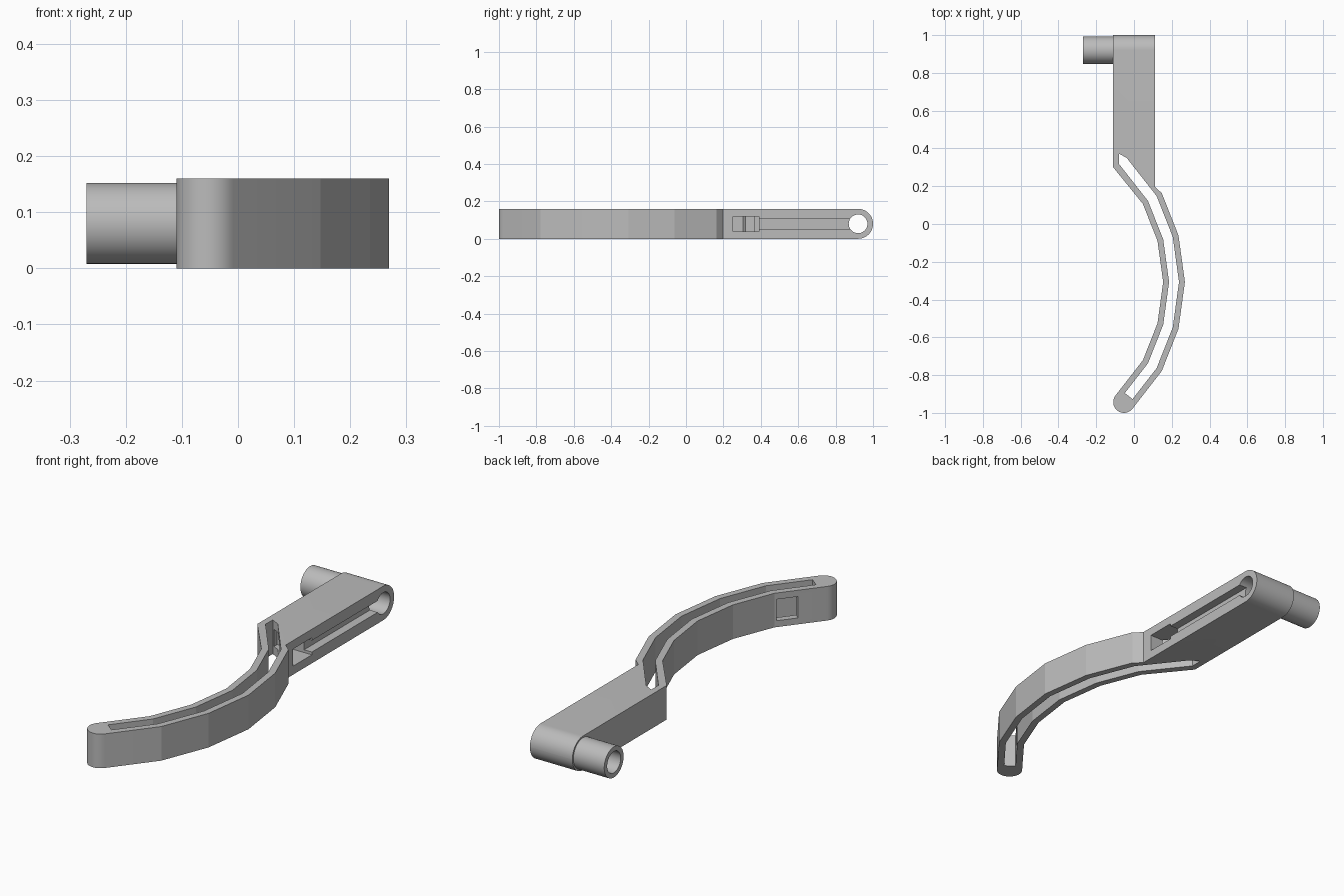
import bpy, bmesh, math
from mathutils import Vector, Matrix

old = bpy.data.objects.get("Cube")
if old:
    bpy.data.objects.remove(old, do_unlink=True)

grey = bpy.data.materials.new("plain grey")
grey.use_nodes = True
colour = (0.5, 0.5, 0.5, 1)
grey.diffuse_color = colour
grey.node_tree.nodes["Principled BSDF"].inputs["Base Color"].default_value = colour

H = 0.16             # body height
HALF, SLOT = 0.057, 0.026   # half widths of the arm and its slot
PIVOT = Vector((0, 0.92, H / 2))


def make(name, bm):
    bmesh.ops.recalc_face_normals(bm, faces=bm.faces)
    mesh = bpy.data.meshes.new(name)
    bm.to_mesh(mesh)
    bm.free()
    mesh.materials.append(grey)
    ob = bpy.data.objects.new(name, mesh)
    bpy.context.collection.objects.link(ob)
    return ob


def prism(points, z0, z1):
    bm = bmesh.new()
    face = bm.faces.new([bm.verts.new((x, y, z0)) for x, y in points])
    top = bmesh.ops.extrude_face_region(bm, geom=[face])["geom"]
    bmesh.ops.translate(bm, vec=(0, 0, z1 - z0),
                        verts=[v for v in top if isinstance(v, bmesh.types.BMVert)])
    return bm


def box(x0, x1, y0, y1, z0, z1):
    return prism([(x0, y0), (x1, y0), (x1, y1), (x0, y1)], z0, z1)


def rod(radius, x0, x1):
    # cylinder lying along x on the pivot axis
    bm = bmesh.new()
    place = Matrix.Translation(PIVOT + Vector(((x0 + x1) / 2, 0, 0))) @ Matrix.Rotation(math.pi / 2, 4, 'Y')
    bmesh.ops.create_cone(bm, cap_ends=True, segments=48, radius1=radius,
                          radius2=radius, depth=x1 - x0, matrix=place)
    return bm


def cut(ob, bm):
    cutter = make("cutter", bm)
    cutter.hide_render = True
    mod = ob.modifiers.new("cut", 'BOOLEAN')
    mod.operation, mod.solver, mod.object = 'DIFFERENCE', 'EXACT', cutter
    bpy.ops.object.select_all(action='DESELECT')
    bpy.context.view_layer.objects.active = ob
    ob.select_set(True)
    bpy.ops.object.modifier_apply(modifier=mod.name)
    bpy.data.objects.remove(cutter, do_unlink=True)


def smooth(ob):
    bpy.ops.object.select_all(action='DESELECT')
    bpy.context.view_layer.objects.active = ob
    ob.select_set(True)
    bpy.ops.object.shade_smooth_by_angle(angle=math.radians(12))


def offset(path, d):
    # mitred parallel of a path, to its left for positive d
    out = []
    for i, p in enumerate(path):
        dirs = [(path[j + 1] - path[j]).normalized() for j in (i - 1, i) if 0 <= j < len(path) - 1]
        normals = [Vector((-v.y, v.x)) for v in dirs]
        n = sum(normals, Vector((0, 0))).normalized()
        out.append(p + n * (d / n.dot(normals[0])))
    return out


# Arm centreline, from the block down to the tip
bend = [(0.097, 0.135), (0.18, -0.075), (0.212, -0.307), (0.18, -0.54), (0.097, -0.75)]
bend = [Vector(p) for p in bend]
tip = Vector((-0.053, -0.943))
path = [Vector((-0.06, 0.335))] + bend + [tip]
convex, concave = offset(path, HALF), offset(path, -HALF)

# Body: block and curved arm in one outline with a round tip
a0 = math.atan2(*(convex[-1] - tip).yx)
tip_arc = [tip + HALF * Vector((math.cos(a0 - math.pi * i / 16), math.sin(a0 - math.pi * i / 16)))
           for i in range(1, 16)]
outline = [Vector((0.11, 1)), Vector((0.11, 0.197))] + convex[1:] + tip_arc
outline += concave[:0:-1] + [Vector((-0.11, 0.3)), Vector((-0.11, 1))]
bm = prism(outline, 0, H)
rim = [e for e in bm.edges if all(v.co.y > 0.99 for v in e.verts)
       and abs(e.verts[0].co.z - e.verts[1].co.z) < 0.001]
bmesh.ops.bevel(bm, geom=rim, offset=H / 2 - 0.0003, segments=14, profile=0.5, affect='EDGES')
body = make("bracket_body", bm)

# Slot running through the arm
slot_path = path[:-1] + [Vector((-0.028, -0.911))]
slot = offset(slot_path, SLOT) + offset(slot_path, -SLOT)[::-1] + [Vector((-0.08, 0.372))]
cut(body, prism(slot, -0.1, H + 0.1))

# Bore, side groove and the passage from the groove into the slot
cut(body, rod(0.05, -0.4, 0.4))
cut(body, box(0.07, 0.2, 0.36, 0.9, 0.053, 0.107))
cut(body, box(-0.07, 0.2, 0.25, 0.39, 0.04, 0.12))

# Window in the inner wall near the tip
run = (concave[-1] - concave[-2]).normalized()
side = Vector((-run.y, run.x)) * 0.04
mid = concave[-2] + run * 0.058
a, b = mid - run * 0.048, mid + run * 0.048
cut(body, prism([a - side, b - side, b + side, a + side], 0.03, 0.13))
smooth(body)

# Hollow barrel on the side of the block
barrel = make("pivot_barrel", rod(0.072, -0.27, -0.109))
cut(barrel, rod(0.05, -0.4, 0.4))
smooth(barrel)
